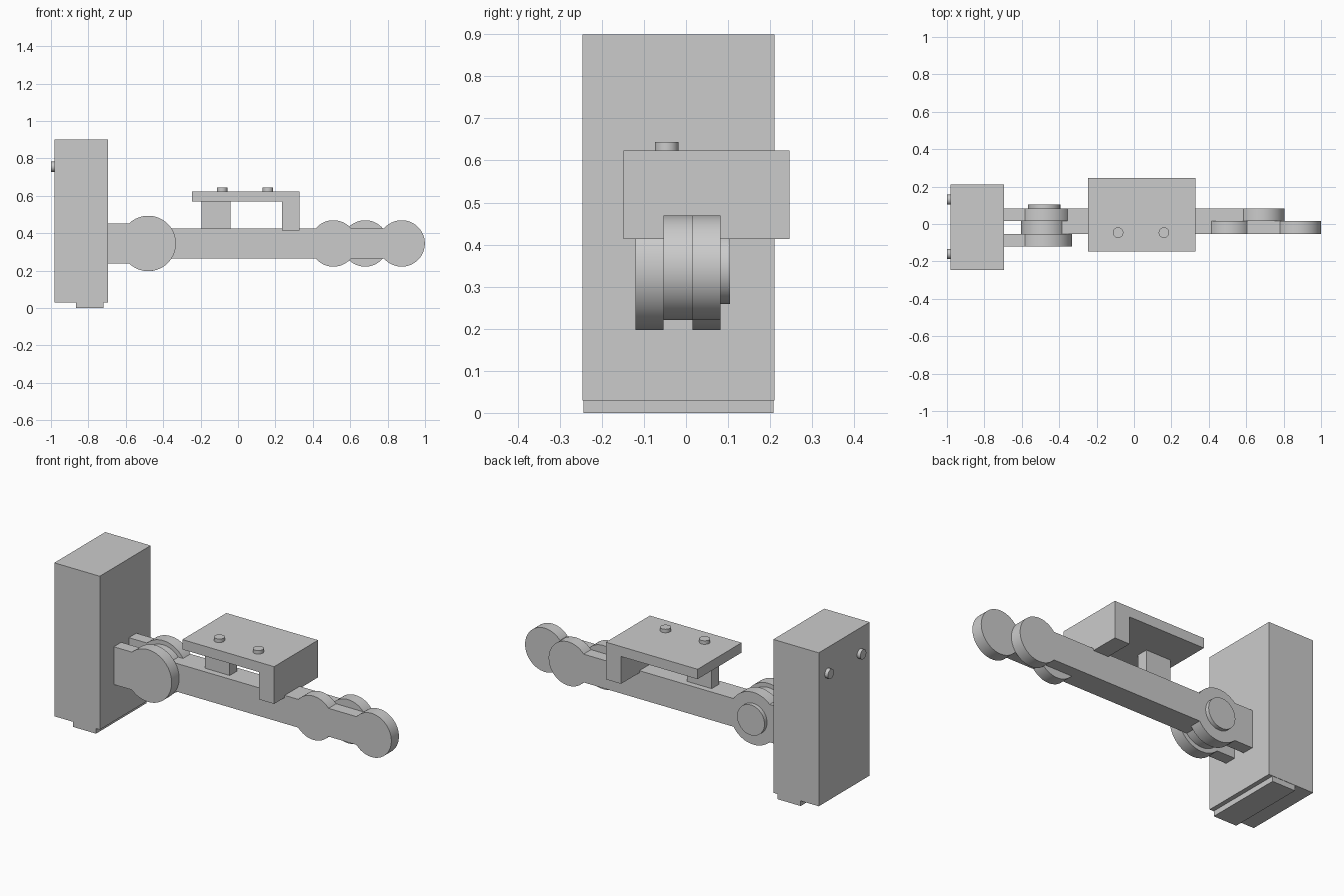
import bpy, bmesh, math
from mathutils import Matrix

if "Cube" in bpy.data.objects:
    bpy.data.objects.remove(bpy.data.objects["Cube"])

ZC = 0.345  # height of the arm's centre line
grey = bpy.data.materials.new("plain grey")
grey.diffuse_color = (0.6, 0.6, 0.6, 1)
grey.use_nodes = True
grey.node_tree.nodes["Principled BSDF"].inputs["Base Color"].default_value = grey.diffuse_color


def finish(name, bm, smooth=False):
    bmesh.ops.recalc_face_normals(bm, faces=bm.faces)
    me = bpy.data.meshes.new(name)
    bm.to_mesh(me)
    bm.free()
    me.materials.append(grey)
    ob = bpy.data.objects.new(name, me)
    bpy.context.collection.objects.link(ob)
    if smooth:
        bpy.ops.object.select_all(action='DESELECT')
        ob.select_set(True)
        bpy.context.view_layer.objects.active = ob
        bpy.ops.object.shade_smooth_by_angle(angle=math.radians(30))
    return ob


def box(name, x, y, z):
    bm = bmesh.new()
    bmesh.ops.create_cube(bm, size=1)
    for v in bm.verts:
        v.co = [(a + b) / 2 + c * (b - a) for (a, b), c in zip((x, y, z), v.co)]
    return finish(name, bm)


def disc(name, centre, radius, depth, axis):
    rot = {'X': Matrix.Rotation(math.pi / 2, 4, 'Y'),
           'Y': Matrix.Rotation(math.pi / 2, 4, 'X'),
           'Z': Matrix.Identity(4)}[axis]
    bm = bmesh.new()
    bmesh.ops.create_cone(bm, cap_ends=True, segments=48, radius1=radius, radius2=radius,
                          depth=depth, matrix=Matrix.Translation(centre) @ rot)
    return finish(name, bm, True)


def link(name, y0, y1, discs, bars, start=None):
    """Flat plate of round knuckles joined by bars; bars[i] is the half height left of
    disc i (None for a free end), with a square end at x = start if given."""
    upper = [(start, bars[0])] if start is not None else []
    for i, (cx, r) in enumerate(discs):
        left, right = bars[i], bars[i + 1]
        a0 = math.pi - (math.asin(left / r) if left else 0)
        a1 = math.asin(right / r) if right else 0
        for k in range(33):
            a = a0 + (a1 - a0) * k / 32
            upper.append((cx + r * math.cos(a), r * math.sin(a)))
    lower = [(x, -z) for x, z in reversed(upper) if abs(z) > 1e-5]
    bm = bmesh.new()
    face = bm.faces.new([bm.verts.new((x, y0, ZC + z)) for x, z in upper + lower])
    ext = bmesh.ops.extrude_face_region(bm, geom=[face])
    for v in ext['geom']:
        if isinstance(v, bmesh.types.BMVert):
            v.co.y = y1
    return finish(name, bm, True)


# Wall box with foot strip and rear screws
box("wall_box", (-0.98, -0.695), (-0.246, 0.21), (0.03, 0.9))
box("foot_strip", (-0.865, -0.72), (-0.244, 0.208), (0.0, 0.03))
for i, y in enumerate((-0.16, 0.13)):
    disc(f"rear_screw_{i + 1}", (-0.985, y, 0.755), 0.027, 0.03, 'X')

# Hinge lug in front, two arm plates behind it, hinge pin at the back
link("front_hinge_lug", -0.12, -0.053, [(-0.48, 0.148)], [0.107, None], -0.695)
link("front_arm", -0.053, 0.015, [(-0.48, 0.124), (0.51, 0.124), (0.875, 0.124)],
     [None, 0.08, 0.08, None])
link("rear_arm", 0.015, 0.082, [(-0.48, 0.148), (0.68, 0.124)], [0.107, 0.08, None], -0.695)
disc("hinge_pin", (-0.48, 0.09, ZC), 0.086, 0.03, 'Y')

# Table on the arm: top plate, end wall, post and screws
box("table_top", (-0.245, 0.33), (-0.148, 0.246), (0.568, 0.624))
box("table_end_wall", (0.235, 0.33), (-0.148, 0.246), (0.413, 0.568))
box("table_post", (-0.195, -0.04), (-0.017, 0.048), (0.42, 0.568))
for i, x in enumerate((-0.085, 0.16)):
    disc(f"table_screw_{i + 1}", (x, -0.046, 0.63), 0.028, 0.028, 'Z')
